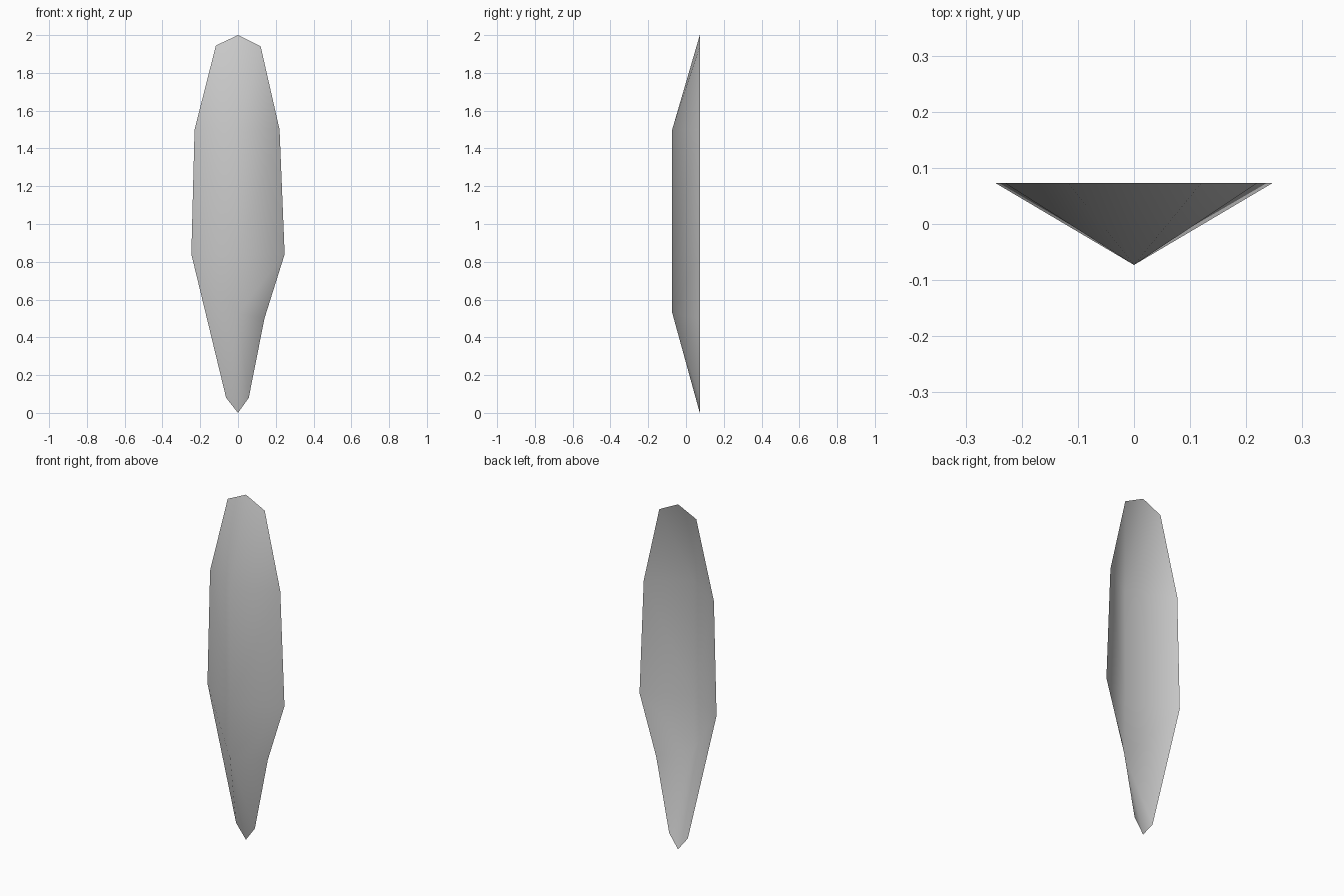
import bpy
import bmesh

cube = bpy.data.objects.get("Cube")
if cube:
    bpy.data.objects.remove(cube, do_unlink=True)

# Plain grey material
grey = bpy.data.materials.new("grey")
grey.use_nodes = True
colour = (0.6, 0.6, 0.6, 1)
grey.diffuse_color = colour
grey.node_tree.nodes["Principled BSDF"].inputs["Base Color"].default_value = colour

DEPTH = 0.073  # rim sits at +DEPTH, the folded ridge at -DEPTH

bm = bmesh.new()
tip_low = bm.verts.new((0, DEPTH, 0))
tip_high = bm.verts.new((0, DEPTH, 2))
ridge = [bm.verts.new((0, -DEPTH, z)) for z in (0.53, 0.84, 1.5)]


def half_blade(rim_points):
    """Join one side of the rim to the ridge; extra low points fan round the ridge foot."""
    rim = [bm.verts.new((x, DEPTH, z)) for x, z in rim_points]
    bm.faces.new((tip_low, rim[0], ridge[0]))
    for a, b in zip(rim[:-4], rim[1:-3]):
        bm.faces.new((ridge[0], a, b))
    low, wide, shoulder, crown = rim[-4:]
    bm.faces.new((ridge[0], low, wide, ridge[1]))
    bm.faces.new((ridge[1], wide, shoulder, ridge[2]))
    bm.faces.new((ridge[2], shoulder, crown))
    bm.faces.new((ridge[2], crown, tip_high))


# The two sides of the folded blade, one with a notch in its lower edge
half_blade([(0.057, 0.08), (0.14, 0.5), (0.247, 0.84), (0.22, 1.5), (0.12, 1.94)])
half_blade([(-0.063, 0.08), (-0.247, 0.84), (-0.23, 1.5), (-0.117, 1.945)])

# Outer side faces the front
bmesh.ops.recalc_face_normals(bm, faces=bm.faces)
bm.normal_update()
if sum(f.normal.y for f in bm.faces) > 0:
    bmesh.ops.reverse_faces(bm, faces=bm.faces)

# Smooth open shell
for face in bm.faces:
    face.smooth = True
mesh = bpy.data.meshes.new("folded_leaf_blade")
bm.to_mesh(mesh)
bm.free()
mesh.materials.append(grey)
blade = bpy.data.objects.new("folded_leaf_blade", mesh)
bpy.context.collection.objects.link(blade)
